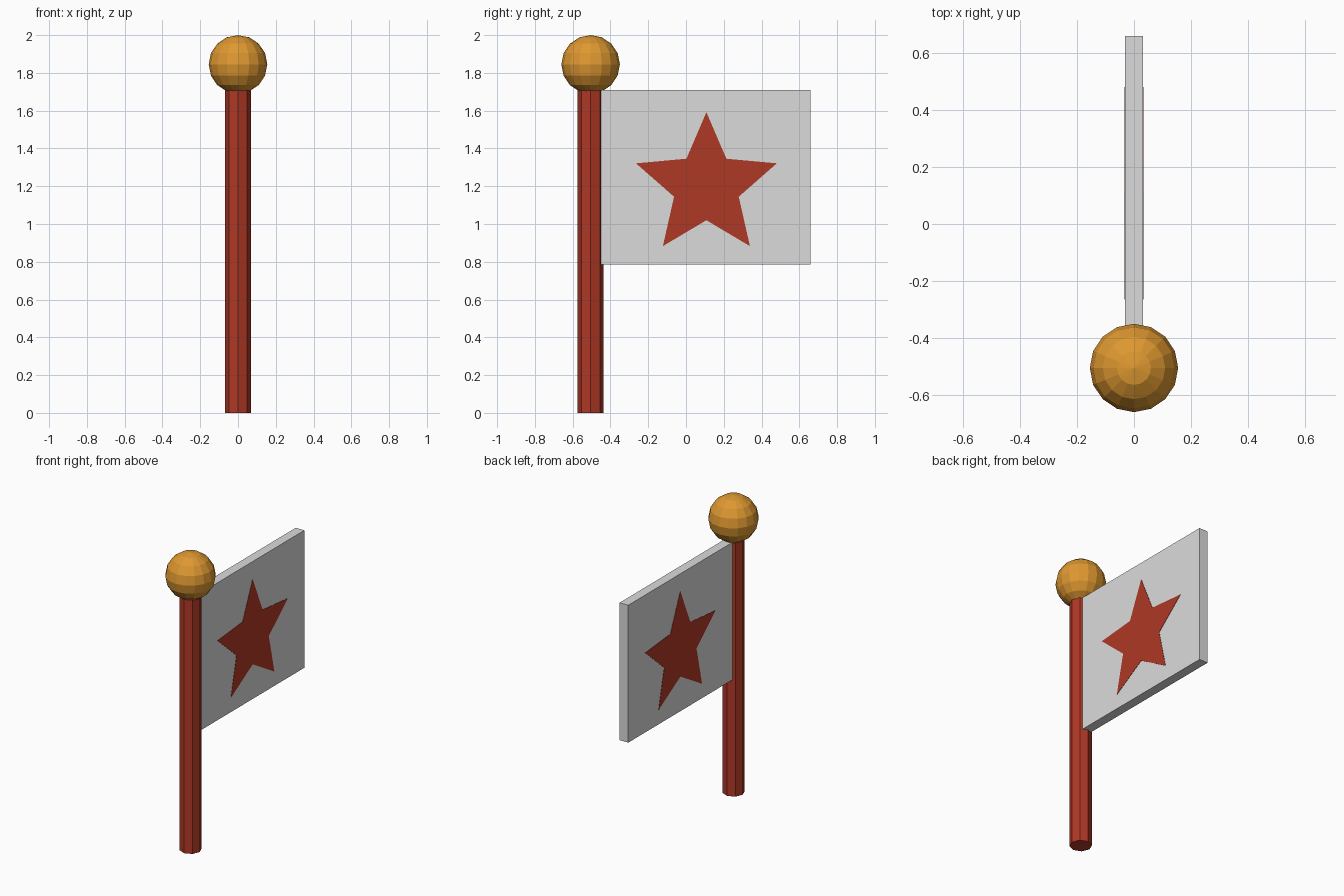
import bpy, bmesh
from math import sin, cos, pi, radians
from mathutils import Matrix

if "Cube" in bpy.data.objects:
    bpy.data.objects.remove(bpy.data.objects["Cube"])

POLE_Y = -0.505


def material(name, rgb):
    m = bpy.data.materials.new(name)
    m.diffuse_color = (*rgb, 1)
    m.use_nodes = True
    m.node_tree.nodes["Principled BSDF"].inputs["Base Color"].default_value = m.diffuse_color
    return m


red = material("red", (0.43, 0.04, 0.019))
gold = material("gold", (0.73, 0.314, 0.03))
white = material("off white", (0.71, 0.71, 0.71))


def finish(name, bm, mat):
    bmesh.ops.recalc_face_normals(bm, faces=bm.faces)
    mesh = bpy.data.meshes.new(name)
    bm.to_mesh(mesh)
    bm.free()
    mesh.materials.append(mat)
    ob = bpy.data.objects.new(name, mesh)
    bpy.context.collection.objects.link(ob)
    return ob


# Octagonal pole, corners on the axes
bm = bmesh.new()
N, R, TOP = 8, 0.069, 1.72
ring = [bm.verts.new((R * cos(2 * pi * i / N), POLE_Y + R * sin(2 * pi * i / N), 0))
        for i in range(N)]
base = bm.faces.new(ring)
ext = bmesh.ops.extrude_face_region(bm, geom=[base], use_keep_orig=True)
bmesh.ops.translate(bm, vec=(0, 0, TOP),
                    verts=[v for v in ext["geom"] if isinstance(v, bmesh.types.BMVert)])
finish("pole", bm, red)

# Faceted ball on top
bm = bmesh.new()
bmesh.ops.create_uvsphere(bm, u_segments=16, v_segments=8, radius=0.155,
                          matrix=Matrix.Translation((0, POLE_Y, 1.845)))
finish("finial_ball", bm, gold)

# Flag board, slightly sunk into the pole
bm = bmesh.new()
y0, y1, z0, z1, half = -0.46, 0.66, 0.785, 1.71, 0.032
bmesh.ops.create_cube(bm, size=1, matrix=Matrix.Translation((0, (y0 + y1) / 2, (z0 + z1) / 2))
                      @ Matrix.Diagonal((2 * half, y1 - y0, z1 - z0, 1)))
finish("flag_board", bm, white)


# Thin star plate on each side of the flag
def star(name, side):
    bm = bmesh.new()
    pts = []
    for i in range(10):
        r = 0.392 if i % 2 == 0 else 0.18
        a = radians(36 * i)
        pts.append(bm.verts.new((side * (half - 0.002), 0.108 + r * sin(a), 1.2 + r * cos(a))))
    face = bm.faces.new(pts)
    ext = bmesh.ops.extrude_face_region(bm, geom=[face], use_keep_orig=True)
    bmesh.ops.translate(bm, vec=(side * 0.004, 0, 0),
                        verts=[v for v in ext["geom"] if isinstance(v, bmesh.types.BMVert)])
    finish(name, bm, red)


star("star_right", 1)
star("star_left", -1)
